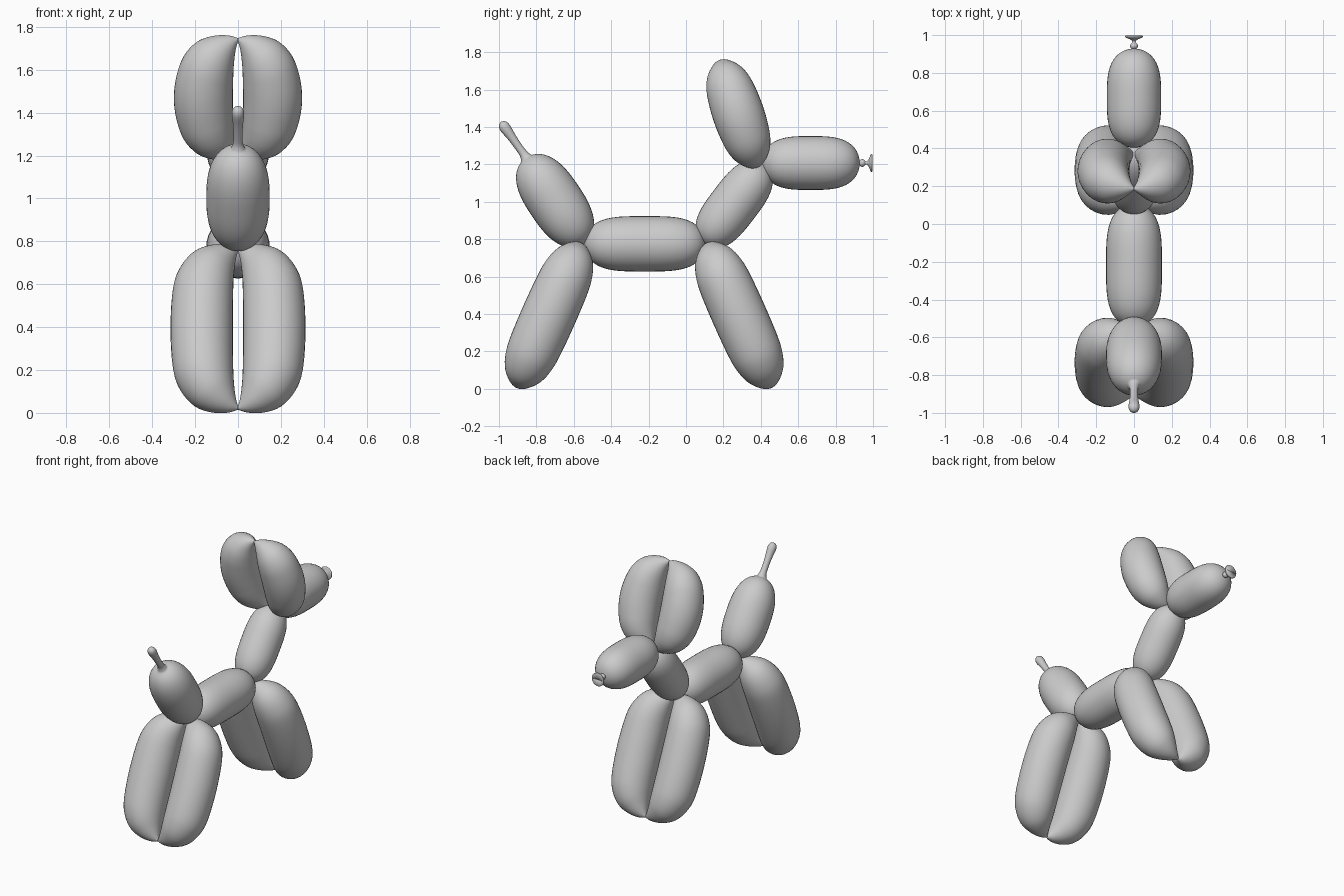
import bpy, bmesh, math
from mathutils import Vector, Matrix

if "Cube" in bpy.data.objects:
    bpy.data.objects.remove(bpy.data.objects["Cube"])

SEG = 36


def spline(pts, n=4):
    """Catmull-Rom through a list of tuples."""
    p = [Vector(q) for q in pts]
    out = []
    for i in range(len(p) - 1):
        a, b, c, d = p[max(i - 1, 0)], p[i], p[i + 1], p[min(i + 2, len(p) - 1)]
        for k in range(n):
            t = k / n
            out.append(0.5 * (2 * b + (c - a) * t + (2 * a - 5 * b + 4 * c - d) * t * t
                              + (3 * b - a - 3 * c + d) * t ** 3))
    return out + [p[-1]]


def skin(bm, rings):
    """Join rings of points into a closed tube."""
    rows = [[bm.verts.new(v) for v in r] for r in rings]
    for a, b in zip(rows, rows[1:]):
        for i in range(SEG):
            j = (i + 1) % SEG
            bm.faces.new((a[i], a[j], b[j], b[i]))
    bm.faces.new(rows[0])
    bm.faces.new(rows[-1])


def finish(name, bm):
    bmesh.ops.recalc_face_normals(bm, faces=bm.faces)
    for f in bm.faces:
        f.smooth = True
    me = bpy.data.meshes.new(name)
    bm.to_mesh(me)
    bm.free()
    ob = bpy.data.objects.new(name, me)
    bpy.context.collection.objects.link(ob)
    return ob


def circle(c, u, v, r):
    return [c + r * (math.cos(t) * u + math.sin(t) * v)
            for t in (2 * math.pi * i / SEG for i in range(SEG))]


def tube(name, path):
    """Round tube in the x = 0 plane; path entries are (y, z, radius)."""
    bm = bmesh.new()
    rings = []
    for i, p in enumerate(path):
        a, b = path[max(i - 1, 0)], path[min(i + 1, len(path) - 1)]
        d = Vector((0, b[0] - a[0], b[1] - a[1])).normalized()
        side = Vector((1, 0, 0))
        rings.append(circle(Vector((0, p[0], p[1])), side, d.cross(side), max(p[2], 0.002)))
    skin(bm, rings)
    return finish(name, bm)


def bubble(p, q, r, power=3.0, n=28):
    """Pinched balloon segment as a path from p to q."""
    path = []
    for i in range(n + 1):
        u = -math.cos(math.pi * i / n)
        t = (u + 1) / 2
        rad = r * max(1 - abs(u) ** power, 0) ** 0.47
        path.append((p[0] + (q[0] - p[0]) * t, p[1] + (q[1] - p[1]) * t, max(rad, 0.012)))
    return path


# Half of a folded lobe: outer x, outer height, inner x, inner height
LOBE = [(0.0, 0.012, 0.0, 0.03), (0.05, 0.0, 0.008, 0.06), (0.125, 0.006, 0.015, 0.105),
        (0.205, 0.04, 0.02, 0.165), (0.268, 0.115, 0.022, 0.215), (0.303, 0.22, 0.023, 0.265)]


def lobe_pair(name, y, z, half, tilt, width):
    """Two side-by-side balloon lobes pinched together at both ends."""
    low = [(a * width, b - half, c, d - half) for a, b, c, d in LOBE]
    if half < 0.35:  # short lobes: compress the end stations
        low = [(a, (b + half) * 0.92 - half, c, (d + half) * 0.92 - half) for a, b, c, d in low]
    mid = [(0.315 * width, 0, 0.024, 0)]
    stations = spline(low + mid + [(a, -b, c, -d) for a, b, c, d in reversed(low)])
    m = Matrix.Translation((0, y, z)) @ Matrix.Rotation(math.radians(tilt), 4, 'X')
    bm = bmesh.new()
    for s in (-1, 1):
        rings = []
        for ox, oz, ix, iz in stations:
            o, i = Vector((s * ox, 0, oz)), Vector((s * ix, 0, iz))
            d = (o - i) / 2
            rings.append([m @ v for v in circle((o + i) / 2, d.normalized(),
                                                Vector((0, 1, 0)), d.length)])
        skin(bm, rings)
    ob = finish(name, bm)
    return ob


# Legs and ears
lobe_pair("rear_legs", -0.733, 0.393, 0.425, -24, 1.0)
lobe_pair("front_legs", 0.285, 0.393, 0.425, 24, 1.0)
lobe_pair("ears", 0.28, 1.47, 0.305, 19, 0.95)

# Body and neck
tube("body", bubble((-0.545, 0.775), (0.105, 0.775), 0.148, 3.6))
tube("neck", bubble((0.095, 0.775), (0.42, 1.2), 0.131, 3.2))

# Snout with the tied knot and flared lip
tube("snout", bubble((0.405, 1.207), (0.928, 1.207), 0.144, 3.2))
tube("knot", spline([(0.915, 1.207, 0.012), (0.925, 1.207, 0.011), (0.933, 1.207, 0.018),
                     (0.943, 1.207, 0.021), (0.953, 1.207, 0.017), (0.961, 1.207, 0.009),
                     (0.97, 1.207, 0.011), (0.98, 1.207, 0.026), (0.986, 1.207, 0.043),
                     (0.991, 1.207, 0.047), (0.997, 1.207, 0.044), (0.994, 1.207, 0.02)], 3))

# Tail bubble with its uninflated tip
tail = [p for p in bubble((-0.545, 0.775), (-0.855, 1.235), 0.148, 2.7) if True][:-2]
tube("tail", tail + spline([(-0.853, 1.232, 0.034), (-0.868, 1.256, 0.023), (-0.90, 1.30, 0.021),
                            (-0.935, 1.35, 0.024), (-0.962, 1.388, 0.029), (-0.976, 1.408, 0.027),
                            (-0.985, 1.421, 0.018), (-0.989, 1.427, 0.003)], 3))
